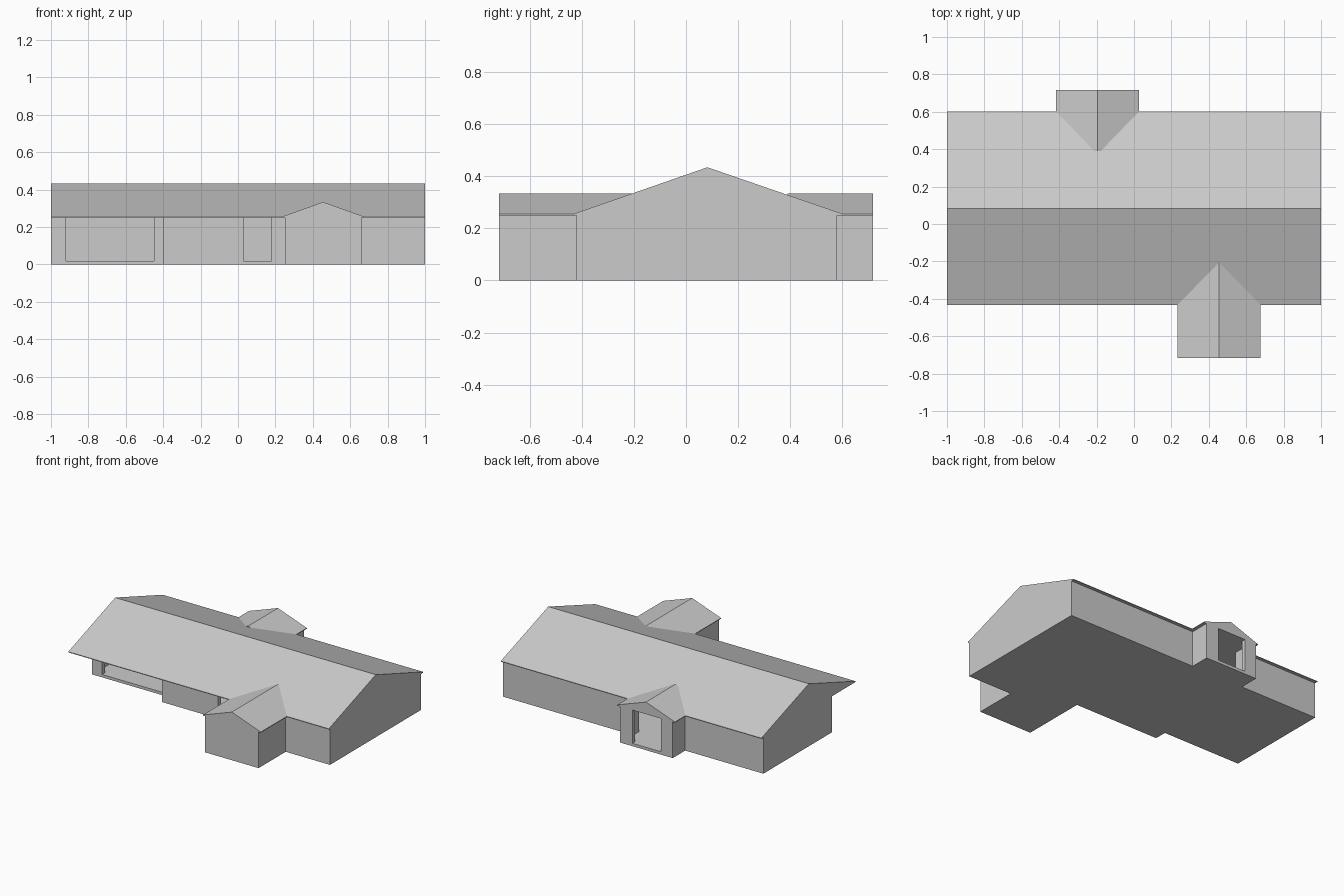
import bpy, bmesh

if "Cube" in bpy.data.objects:
    bpy.data.objects.remove(bpy.data.objects["Cube"])

SOFFIT, EAVE, FLOOR, WALL = 0.25, 0.255, 0.02, 0.03


def make_object(name, bm):
    bmesh.ops.recalc_face_normals(bm, faces=bm.faces) if name != "walls" else None
    mesh = bpy.data.meshes.new(name)
    bm.to_mesh(mesh)
    bm.free()
    obj = bpy.data.objects.new(name, mesh)
    bpy.context.collection.objects.link(obj)
    return obj


def extrude_profile(name, points, offset):
    """Closed solid: a flat profile pushed along an offset."""
    bm = bmesh.new()
    face = bm.faces.new([bm.verts.new(p) for p in points])
    ext = bmesh.ops.extrude_face_region(bm, geom=[face], use_keep_orig=True)
    moved = [g for g in ext["geom"] if isinstance(g, bmesh.types.BMVert)]
    bmesh.ops.translate(bm, vec=offset, verts=moved)
    return make_object(name, bm)


def gable_profile(lo, hi, ridge, top):
    return [(lo, SOFFIT), (hi, SOFFIT), (hi, EAVE), (ridge, top), (lo, EAVE)]


# House footprint, counterclockwise, with both wings and the recessed porch
outline = [(1, -.42), (1, .58), (.005, .58), (.005, .717), (-.4, .717), (-.4, .58),
           (-1, .58), (-1, -.175), (-.4, -.175), (-.4, -.26), (.25, -.26),
           (.25, -.717), (.66, -.717), (.66, -.42)]

# Floor slab, kept just inside the wall faces by sharing the footprint
extrude_profile("floor_slab", [(x, y, 0) for x, y in outline], (0, 0, FLOOR))

# Hollow walls
bm = bmesh.new()
low = [bm.verts.new((x, y, 0)) for x, y in outline]
high = [bm.verts.new((x, y, SOFFIT)) for x, y in outline]
for i in range(len(outline)):
    j = (i + 1) % len(outline)
    bm.faces.new((low[i], low[j], high[j], high[i]))
walls = make_object("walls", bm)
solid = walls.modifiers.new("thickness", 'SOLIDIFY')
solid.thickness, solid.offset, solid.use_even_offset = WALL, -1, True

# Openings: garage, front door, back wing
for name, x0, x1, y in [("garage_cutter", -.92, -.45, -.175),
                        ("door_cutter", .03, .18, -.26),
                        ("back_opening_cutter", -.31, -.09, .717)]:
    cutter = extrude_profile(name, [(x0, y - .05, FLOOR), (x1, y - .05, FLOOR),
                                    (x1, y + .05, FLOOR), (x0, y + .05, FLOOR)], (0, 0, .3))
    cutter.hide_render = True
    cutter.hide_set(True)
    cut = walls.modifiers.new(name, 'BOOLEAN')
    cut.operation, cut.solver, cut.object = 'DIFFERENCE', 'EXACT', cutter

# Main roof along x
extrude_profile("main_roof", [(-1, y, z) for y, z in gable_profile(-.432, .602, .082, .434)],
                (2, 0, 0))

# Wing roofs along y, running into the main roof
for name, ridge, start, end in [("front_wing_roof", .455, -.717, -.2),
                                ("back_wing_roof", -.195, .717, .39)]:
    profile = gable_profile(ridge - .222, ridge + .222, ridge, .334)
    extrude_profile(name, [(x, start, z) for x, z in profile], (0, end - start, 0))
